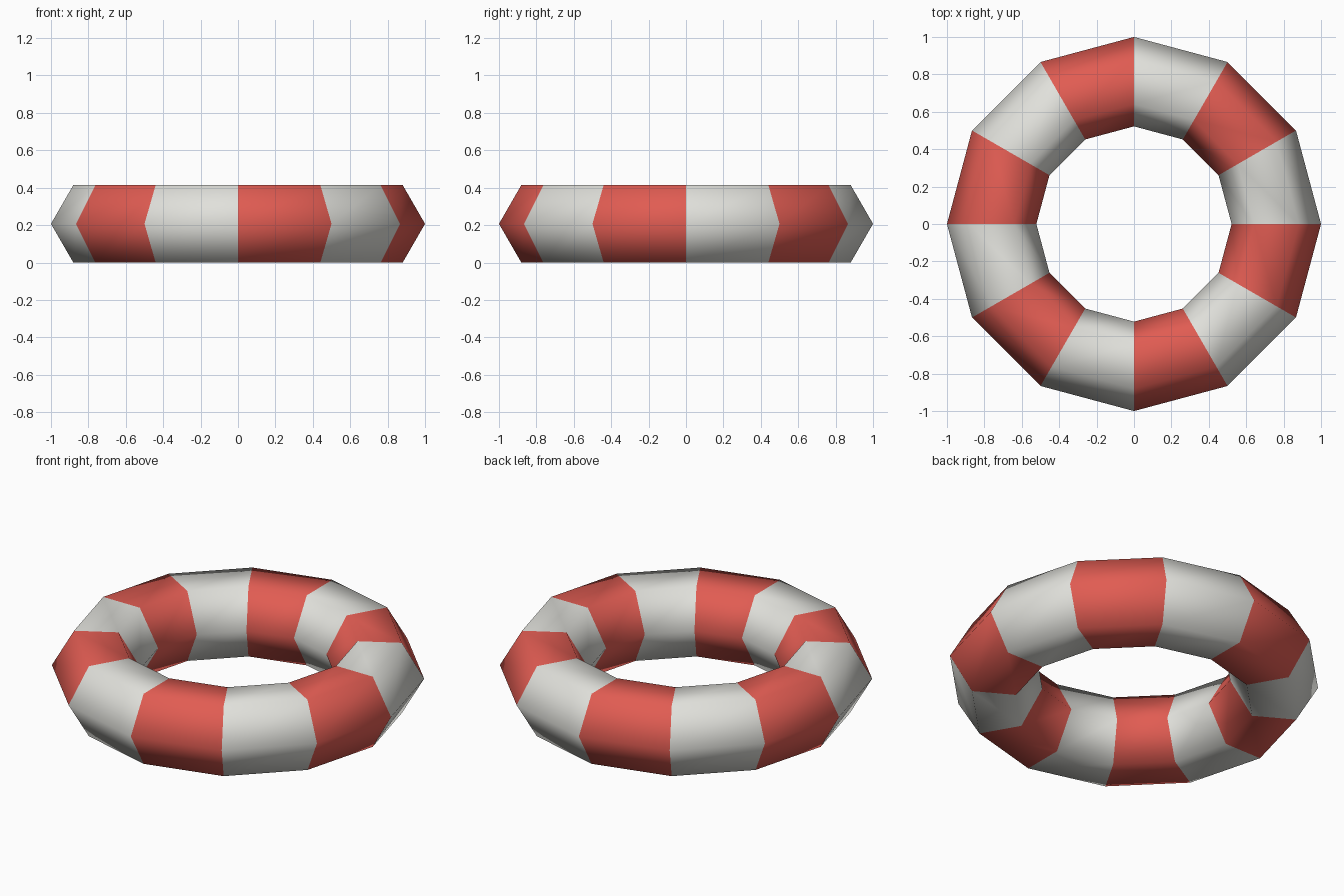
import bpy
from math import atan2, pi, sin, floor

cube = bpy.data.objects.get("Cube")
if cube:
    bpy.data.objects.remove(cube, do_unlink=True)

SEGMENTS = 12
TUBE = 0.239
RING = 1 - TUBE


def make_material(name, rgb):
    mat = bpy.data.materials.new(name)
    mat.use_nodes = True
    colour = (*rgb, 1)
    mat.diffuse_color = colour
    mat.node_tree.nodes["Principled BSDF"].inputs["Base Color"].default_value = colour
    return mat


white = make_material("white", (0.75, 0.75, 0.71))
red = make_material("red", (0.75, 0.107, 0.085))

# Ring with a six-sided tube, edges pointing outward and inward
bpy.ops.mesh.primitive_torus_add(
    major_segments=SEGMENTS, minor_segments=6,
    major_radius=RING, minor_radius=TUBE,
    location=(0, 0, 0))
ring = bpy.context.object
ring.name = ring.data.name = "swim_ring"
mesh = ring.data
for vert in mesh.vertices:
    vert.co.z += TUBE * sin(pi / 3)

# Alternate the two colours around the ring
mesh.materials.append(white)
mesh.materials.append(red)
for face in mesh.polygons:
    angle = atan2(face.center.y, face.center.x) % (2 * pi)
    face.material_index = floor(angle / (2 * pi / SEGMENTS)) % 2
    face.use_smooth = True
